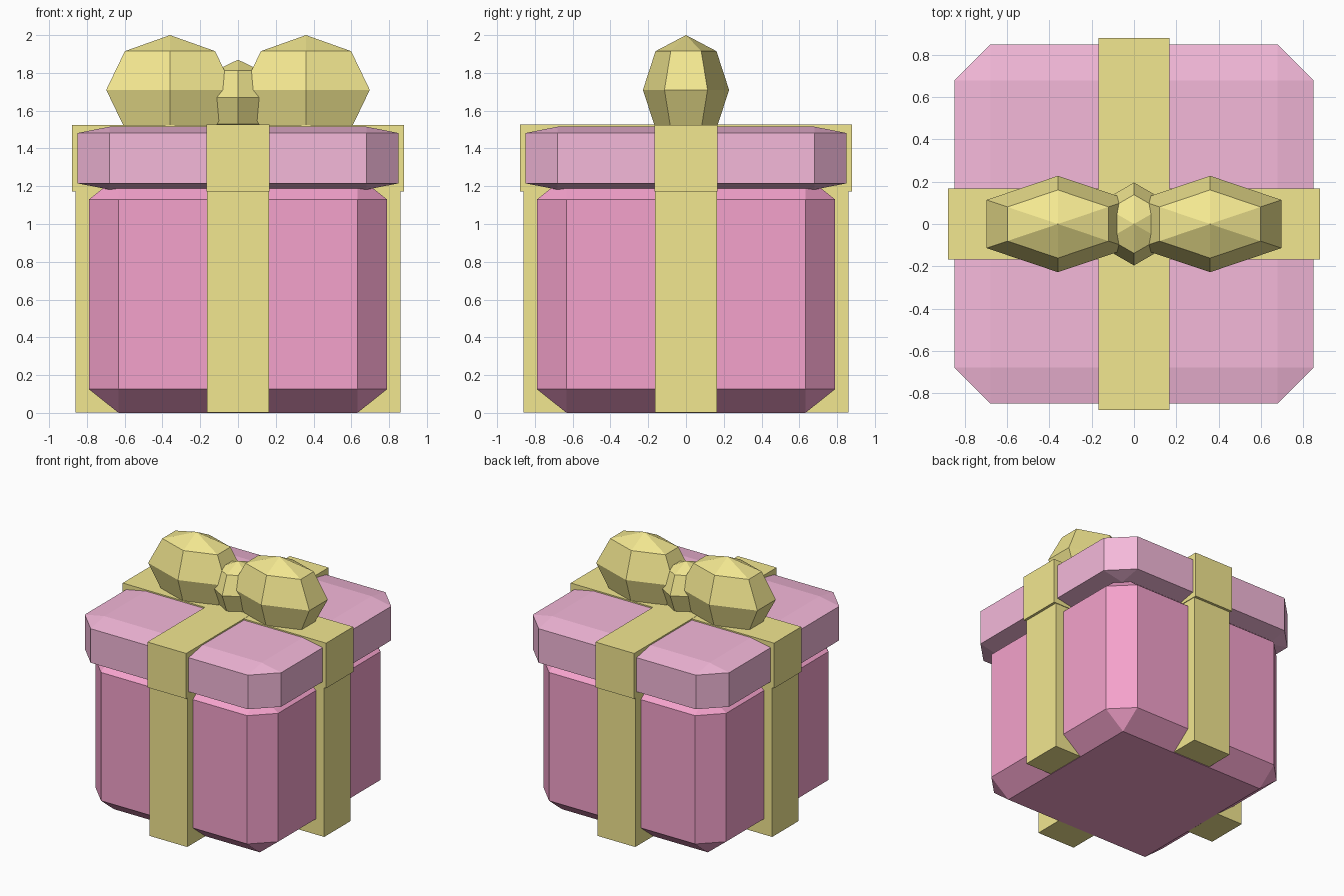
import bpy, bmesh
from mathutils import Matrix

if "Cube" in bpy.data.objects:
    bpy.data.objects.remove(bpy.data.objects["Cube"])


def material(name, srgb):
    m = bpy.data.materials.new(name)
    m.diffuse_color = [((c + 0.055) / 1.055) ** 2.4 for c in srgb] + [1]
    m.use_nodes = True
    m.node_tree.nodes["Principled BSDF"].inputs["Base Color"].default_value = m.diffuse_color
    return m


body_pink = material("body_pink", (0.96, 0.635, 0.80))
lid_pink = material("lid_pink", (0.96, 0.725, 0.855))
gold = material("ribbon_gold", (0.95, 0.905, 0.565))


def finish(name, bm, scale, loc, mat):
    bm.transform(Matrix.Translation(loc) @ Matrix.Diagonal((*scale, 1)))
    mesh = bpy.data.meshes.new(name)
    bm.to_mesh(mesh)
    bm.free()
    mesh.materials.append(mat)
    ob = bpy.data.objects.new(name, mesh)
    bpy.context.collection.objects.link(ob)
    return ob


def box(name, hx, hy, z0, z1, mat, bevel=0):
    # The unit cube is bevelled before scaling, so chamfers stretch with it
    bm = bmesh.new()
    bmesh.ops.create_cube(bm, size=1)
    if bevel:
        bmesh.ops.bevel(bm, geom=bm.edges[:], offset=bevel, segments=1,
                        affect='EDGES', profile=0.5)
    return finish(name, bm, (2 * hx, 2 * hy, z1 - z0), (0, 0, (z0 + z1) / 2), mat)


def ball(name, radii, loc, mat):
    bm = bmesh.new()
    bmesh.ops.create_uvsphere(bm, u_segments=6, v_segments=4, radius=1)
    return finish(name, bm, radii, loc, mat)


# Chamfered box and lid
box("box_body", 0.79, 0.79, 0, 1.255, body_pink, 0.1)
box("box_lid", 0.85, 0.85, 1.182, 1.515, lid_pink, 0.1)

# Ribbons crossing around the body and the lid
box("body_ribbon_across", 0.86, 0.163, 0.002, 1.25, gold)
box("body_ribbon_along", 0.163, 0.86, 0.003, 1.25, gold)
box("lid_ribbon_across", 0.88, 0.168, 1.172, 1.525, gold)
box("lid_ribbon_along", 0.168, 0.88, 1.171, 1.526, gold)

# Bow: two loops and a knot
for side, sx in (("left", -1), ("right", 1)):
    ball("bow_loop_" + side, (0.39, 0.228, 0.29), (sx * 0.36, 0, 1.71), gold)
ball("bow_knot", (0.196, 0.196, 0.2), (0, 0, 1.67), gold)
